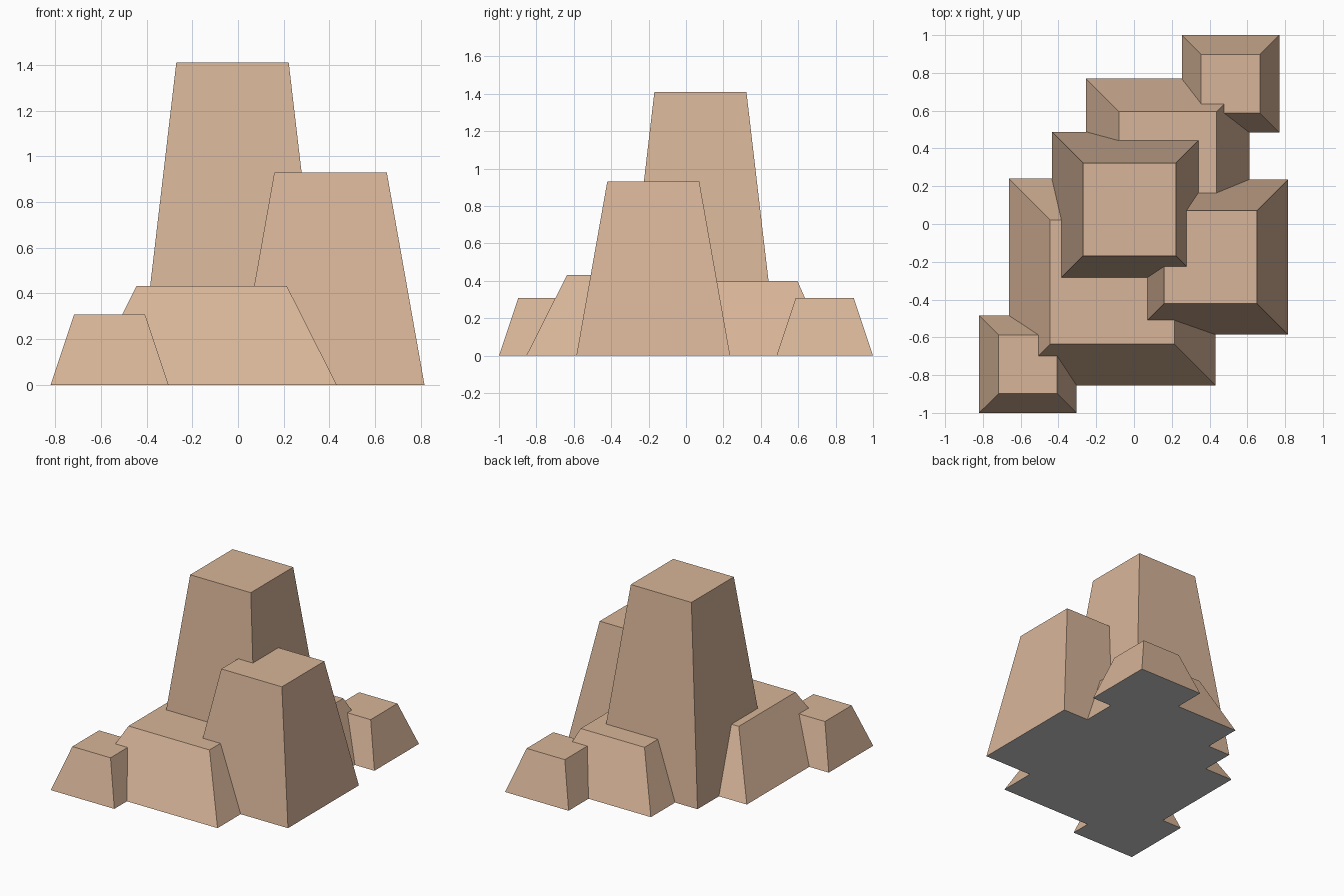
import bpy, bmesh

if "Cube" in bpy.data.objects:
    bpy.data.objects.remove(bpy.data.objects["Cube"])

DIP = 0.1  # blocks run a little below ground, then get trimmed flat


def material(name, rgb):
    m = bpy.data.materials.new(name)
    m.diffuse_color = (*rgb, 1)
    m.use_nodes = True
    m.node_tree.nodes["Principled BSDF"].inputs["Base Color"].default_value = m.diffuse_color
    return m


stone = material("sandstone", (0.68, 0.46, 0.315))
under = material("underside_grey", (0.6, 0.6, 0.6))


def tapered_block(name, cx, cy, base, top, height):
    """Square block narrowing from half-width base (z=0) to top (z=height)."""
    low = base + (base - top) * DIP / height
    bm = bmesh.new()
    rings = []
    for r, z in ((low, -DIP), (top, height)):
        rings.append([bm.verts.new((cx + sx * r, cy + sy * r, z))
                      for sx, sy in ((-1, -1), (1, -1), (1, 1), (-1, 1))])
    a, b = rings
    bm.faces.new(a[::-1])
    bm.faces.new(b)
    for i in range(4):
        j = (i + 1) % 4
        bm.faces.new((a[i], a[j], b[j], b[i]))
    me = bpy.data.meshes.new(name)
    bm.to_mesh(me)
    bm.free()
    me.materials.append(stone)
    ob = bpy.data.objects.new(name, me)
    bpy.context.collection.objects.link(ob)
    return ob


# Rock blocks: centre x, centre y, base half-width, top half-width, height
rock = tapered_block("rock_outcrop", -0.024, 0.077, 0.411, 0.246, 1.41)
others = [
    tapered_block("right_block", 0.405, -0.175, 0.411, 0.246, 0.93),
    tapered_block("front_block", -0.115, -0.307, 0.547, 0.329, 0.432),
    tapered_block("back_block", 0.179, 0.337, 0.432, 0.259, 0.40),
    tapered_block("small_front_block", -0.562, -0.742, 0.258, 0.155, 0.308),
    tapered_block("small_back_block", 0.511, 0.742, 0.258, 0.155, 0.308),
]

# Fuse the blocks into one solid
for ob in others:
    mod = rock.modifiers.new("fuse_" + ob.name, 'BOOLEAN')
    mod.operation = 'UNION'
    mod.solver = 'EXACT'
    mod.object = ob
bpy.context.view_layer.update()
fused = bpy.data.meshes.new_from_object(
    rock.evaluated_get(bpy.context.evaluated_depsgraph_get()))
rock.modifiers.clear()
rock.data = fused
for ob in others:
    bpy.data.objects.remove(ob)

# Trim at ground level and close the underside in grey
fused.materials.clear()
fused.materials.append(stone)
fused.materials.append(under)
bm = bmesh.new()
bm.from_mesh(fused)
bmesh.ops.bisect_plane(bm, geom=bm.verts[:] + bm.edges[:] + bm.faces[:], dist=1e-5,
                       plane_co=(0, 0, 0), plane_no=(0, 0, 1), clear_inner=True)
bmesh.ops.holes_fill(bm, edges=[e for e in bm.edges if e.is_boundary], sides=0)
bmesh.ops.recalc_face_normals(bm, faces=bm.faces[:])
for f in bm.faces:
    f.smooth = False
    f.material_index = 1 if f.normal.z < -0.9 else 0
bm.to_mesh(fused)
bm.free()
